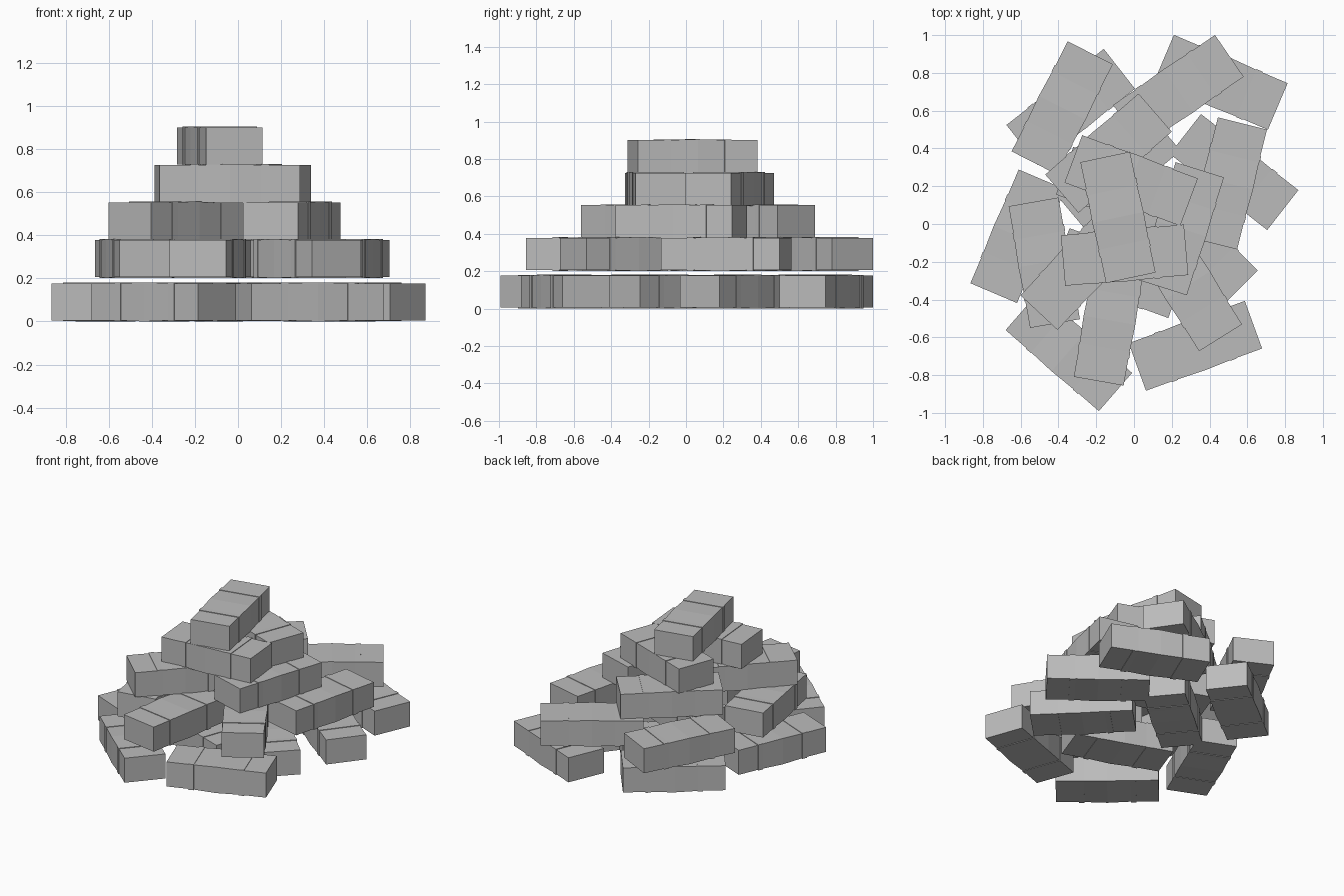
import bpy
import bmesh
from math import radians

default_cube = bpy.data.objects.get("Cube")
if default_cube:
    bpy.data.objects.remove(default_cube, do_unlink=True)

# One plain grey for wrapping and straps
grey = bpy.data.materials.new("plain_grey")
grey.use_nodes = True
grey.diffuse_color = (0.5, 0.5, 0.5, 1)
shader = next(n for n in grey.node_tree.nodes if n.type == "BSDF_PRINCIPLED")
shader.inputs["Base Color"].default_value = grey.diffuse_color

HALF_LENGTH = 0.327
HALF_WIDTH = 0.134
HALF_HEIGHT = 0.086
BULGE = 0.005
STRAP_OFFSET = 0.165
STRAP_HALF = 0.018
STRAP_RAISE = 0.004


def loft(bm, stations):
    """Join rectangular sections given as (position, growth) along x."""
    rings = []
    for x, grow in stations:
        w, h = HALF_WIDTH + grow, HALF_HEIGHT + grow
        corners = ((-w, -h), (w, -h), (w, h), (-w, h))
        rings.append([bm.verts.new((x, y, z)) for y, z in corners])
    for a, b in zip(rings, rings[1:]):
        for i in range(4):
            j = (i + 1) % 4
            bm.faces.new((a[i], a[j], b[j], b[i]))
    bm.faces.new(rings[0][::-1])
    bm.faces.new(rings[-1])


def bundle_mesh():
    """A wrapped bundle, swollen in the middle, held by two straps."""
    bm = bmesh.new()
    loft(bm, [(-HALF_LENGTH, 0), (-STRAP_OFFSET, 0), (0, BULGE),
              (STRAP_OFFSET, 0), (HALF_LENGTH, 0)])
    for side in (-1, 1):
        centre = side * STRAP_OFFSET
        loft(bm, [(centre - STRAP_HALF, STRAP_RAISE),
                  (centre + STRAP_HALF, STRAP_RAISE)])
    bmesh.ops.recalc_face_normals(bm, faces=bm.faces)
    mesh = bpy.data.meshes.new("wrapped_bundle")
    bm.to_mesh(mesh)
    bm.free()
    mesh.materials.append(grey)
    return mesh


# Each layer: name, centre height, bundles as (x, y, turn in degrees)
layers = [
    ("bottom_bundle", 0.091, [
        (0.46, 0.75, -23), (0.53, 0.275, -38), (0.325, -0.645, 20),
        (-0.345, -0.675, -41), (-0.615, -0.065, 67), (-0.335, 0.62, 38),
        (0.33, -0.11, -45), (-0.08, -0.26, -20), (-0.09, 0.28, 40)]),
    ("second_bundle", 0.292, [
        (0.495, 0.215, 76), (0.235, 0.705, 34.5), (-0.13, -0.51, 80),
        (-0.38, 0.615, 63), (-0.475, -0.205, 100), (0.285, -0.325, 122),
        (-0.06, 0.17, -20)]),
    ("third_bundle", 0.467, [
        (0.25, -0.025, 72.5), (-0.28, -0.23, 47), (-0.135, 0.375, 41)]),
    ("fourth_bundle", 0.64, [
        (-0.05, -0.165, 5), (-0.015, 0.23, -20.5)]),
    ("top_bundle", 0.815, [(-0.085, 0.035, 102)]),
]

# Stack the pile
mesh = bundle_mesh()
for name, height, places in layers:
    for x, y, turn in places:
        bundle = bpy.data.objects.new(name, mesh)
        bundle.location = (x, y, height)
        bundle.rotation_euler.z = radians(turn)
        bpy.context.collection.objects.link(bundle)
